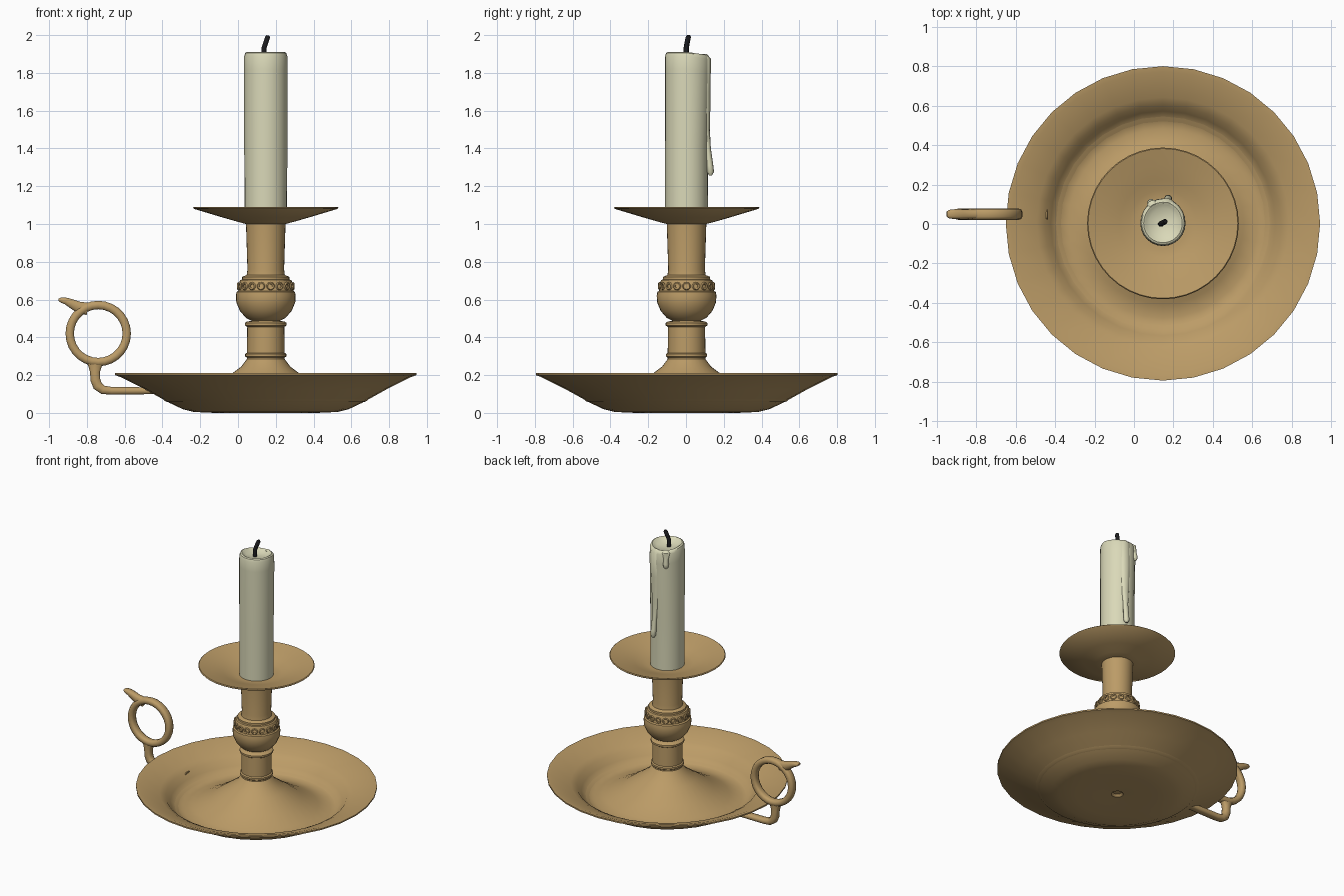
import bpy, bmesh
from math import sin, cos, pi, radians
from mathutils import Vector, Matrix

if "Cube" in bpy.data.objects:
    bpy.data.objects.remove(bpy.data.objects["Cube"])

AXIS = Vector((0.147, 0.003, 0))  # centre line of the stick


def material(name, rgb):
    m = bpy.data.materials.new(name)
    m.use_nodes = True
    m.diffuse_color = (*rgb, 1)
    bsdf = m.node_tree.nodes["Principled BSDF"]
    bsdf.inputs["Base Color"].default_value = (*rgb, 1)
    return m


BRASS = material("aged brass", (0.50, 0.33, 0.135))
WAX = material("ivory wax", (0.70, 0.69, 0.48))
CHAR = material("charred wick", (0.012, 0.012, 0.014))


def finish(name, bm, mat, angle=40):
    bmesh.ops.recalc_face_normals(bm, faces=bm.faces)
    me = bpy.data.meshes.new(name)
    bm.to_mesh(me)
    bm.free()
    me.materials.append(mat)
    ob = bpy.data.objects.new(name, me)
    bpy.context.collection.objects.link(ob)
    bpy.ops.object.select_all(action='DESELECT')
    ob.select_set(True)
    bpy.context.view_layer.objects.active = ob
    bpy.ops.object.shade_smooth_by_angle(angle=radians(angle))
    return ob


def lathe(name, profile, mat, sides=32, tweak=None):
    """Turn a (radius, height) profile about the centre line."""
    bm = bmesh.new()
    vs = [bm.verts.new((r, 0, z)) for r, z in profile]
    es = [bm.edges.new(p) for p in zip(vs, vs[1:])]
    bmesh.ops.spin(bm, geom=vs + es, cent=(0, 0, 0), axis=(0, 0, 1),
                   angle=2 * pi, steps=sides, use_duplicate=False)
    bmesh.ops.remove_doubles(bm, verts=bm.verts, dist=0.0005)
    if tweak:
        for v in bm.verts:
            tweak(v.co)
    bmesh.ops.translate(bm, verts=bm.verts, vec=AXIS)
    return finish(name, bm, mat)


def sweep(name, path, side, mat, closed=False, sides=10, square=0.7):
    """Sweep a rounded section; path items are (point, half width, half depth along side)."""
    bm = bmesh.new()
    n = len(path)
    rings = []
    for i, (p, w, d) in enumerate(path):
        a = path[(i - 1) % n if closed else max(i - 1, 0)][0]
        b = path[(i + 1) % n if closed else min(i + 1, n - 1)][0]
        up = (Vector(b) - Vector(a)).normalized().cross(side)
        ring = []
        for k in range(sides):
            c, s = cos(2 * pi * k / sides), sin(2 * pi * k / sides)
            c = abs(c) ** square * (1 if c > 0 else -1)
            s = abs(s) ** square * (1 if s > 0 else -1)
            ring.append(bm.verts.new(Vector(p) + side * d * c + up * w * s))
        rings.append(ring)
    for i in range(n if closed else n - 1):
        r0, r1 = rings[i], rings[(i + 1) % n]
        for k in range(sides):
            j = (k + 1) % sides
            bm.faces.new((r0[k], r0[j], r1[j], r1[k]))
    if not closed:
        bm.faces.new(rings[0])
        bm.faces.new(rings[-1])
    return finish(name, bm, mat, 50)


# Dished base with a raised cone in the middle
lathe("base_dish", [
    (0, .022), (.025, .022), (.04, .008), (.27, 0), (.38, .005), (.44, .02), (.51, .053),
    (.64, .125), (.77, .19), (.798, .2), (.798, .21), (.77, .207), (.64, .158), (.6, .137),
    (.57, .095), (.53, .06), (.48, .05), (.41, .068), (.3, .125), (.19, .2), (.13, .245),
    (.1, .285), (0, .285)], BRASS)

# Turned stem: collars, bulb and socket
lathe("stem", [
    (0, .28), (.1, .28), (.1, .293), (.109, .299), (.109, .312), (.1, .318), (.098, .455),
    (.111, .463), (.111, .476), (.1, .483), (.075, .488), (.105, .503), (.137, .54),
    (.156, .585), (.158, .62), (.155, .64), (.146, .646), (.141, .69), (.135, .703),
    (.125, .706), (.125, .72), (.101, .73), (.097, .76), (.105, 1.01), (0, 1.01)], BRASS)

# Ornamental rings around the bulb
bm = bmesh.new()
COUNT, SEG, TUBE = 18, 10, 5
for i in range(COUNT):
    spot = (Matrix.Translation(AXIS) @ Matrix.Rotation(2 * pi * i / COUNT, 4, 'Z')
            @ Matrix.Translation((.145, 0, .671)) @ Matrix.Rotation(pi / 2, 4, 'Y'))
    grid = []
    for a in range(SEG):
        t = 2 * pi * a / SEG
        row = []
        for b in range(TUBE):
            u = 2 * pi * b / TUBE
            r = .0155 + .0065 * cos(u)
            row.append(bm.verts.new(spot @ Vector((r * cos(t), r * sin(t), .0065 * sin(u)))))
        grid.append(row)
    for a in range(SEG):
        for b in range(TUBE):
            a2, b2 = (a + 1) % SEG, (b + 1) % TUBE
            bm.faces.new((grid[a][b], grid[a2][b], grid[a2][b2], grid[a][b2]))
finish("bulb_rings", bm, BRASS)

# Drip pan under the candle
lathe("drip_pan", [
    (0, 1), (.104, 1), (.15, 1.012), (.23, 1.035), (.38, 1.08), (.385, 1.086), (.38, 1.091),
    (.3, 1.07), (.22, 1.047), (.17, 1.03), (.13, 1.024), (0, 1.024)], BRASS, 40)


# Candle, its melted rim sagging towards the back
def sag(co):
    if co.z > 1.8:
        co.z -= max(0, co.y) * .16
        co.y += max(0, co.y) * .1


lathe("candle", [
    (0, 1.01), (.113, 1.01), (.114, 1.4), (.115, 1.82), (.114, 1.89), (.108, 1.906),
    (.098, 1.911), (.088, 1.905), (.07, 1.888), (0, 1.88)], WAX, 24, sag)


# Wax runs: (radius from axis, height, half width, half depth)
def wax_run(name, degrees, steps):
    a = radians(degrees)
    out, side = Vector((cos(a), sin(a), 0)), Vector((-sin(a), cos(a), 0))
    sweep(name, [(AXIS + out * r + Vector((0, 0, z)), w, d) for r, z, w, d in steps],
          side, WAX, square=1)


wax_run("long_wax_run", 78, [
    (.1, 1.895, .01, .02), (.11, 1.875, .02, .035), (.112, 1.7, .017, .034),
    (.113, 1.5, .012, .026), (.117, 1.4, .014, .018), (.126, 1.31, .018, .02),
    (.13, 1.275, .018, .02), (.13, 1.257, .008, .009)])
wax_run("short_wax_run", 120, [
    (.1, 1.895, .01, .018), (.112, 1.88, .02, .028), (.117, 1.84, .016, .017),
    (.122, 1.805, .019, .019), (.123, 1.785, .017, .017), (.122, 1.772, .007, .007)])

# Wick
sweep("wick", [((.136, 0, 1.87), .014, .014), ((.137, .001, 1.93), .014, .014),
               ((.147, .006, 1.96), .014, .014), ((.157, .012, 1.99), .014, .014),
               ((.159, .013, 1.998), .009, .009)], Vector((0, 1, 0)), CHAR, square=1)

# Finger ring, bracket and thumb horn, all in one upright plane
Y = Vector((0, 1, 0))
HY = .05


def flat(points):
    return [((x, HY, z), w, d) for x, z, w, d in points]


turns = [2 * pi * i / 28 for i in range(28)]
sweep("finger_ring", flat([(-.74 + .151 * cos(t), .42 + .151 * sin(t), .023, .029)
                           for t in turns]), Y, BRASS, closed=True)
sweep("handle_bracket", flat([
    (-.755, .27, .055, .026), (-.757, .245, .036, .026), (-.757, .215, .027, .027),
    (-.755, .175, .027, .028), (-.743, .143, .027, .028), (-.715, .122, .024, .028),
    (-.67, .117, .021, .028), (-.56, .117, .02, .028), (-.44, .117, .018, .028)]), Y, BRASS)
sweep("thumb_horn", flat([
    (-.795, .55, .034, .025), (-.845, .56, .031, .026), (-.88, .578, .025, .026),
    (-.91, .592, .019, .025), (-.937, .598, .014, .022), (-.95, .6, .006, .014)]), Y, BRASS)
